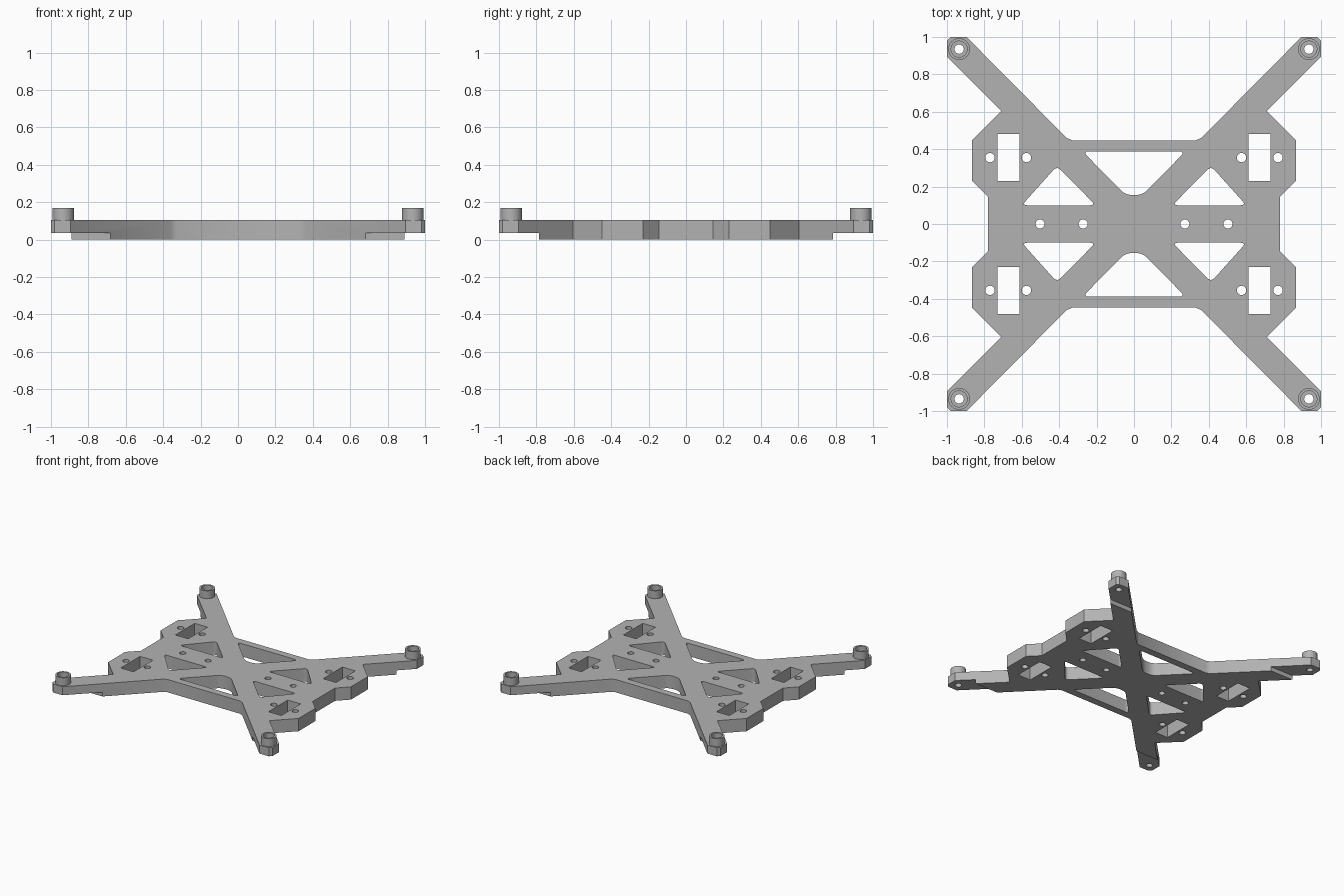
import bpy, bmesh, math

cube = bpy.data.objects.get("Cube")
if cube:
    bpy.data.objects.remove(cube, do_unlink=True)

THICK, STEP, BOSS_TOP = 0.105, 0.035, 0.17
MOUNT = 0.935
QUADS = [(sx, sy) for sx in (1, -1) for sy in (1, -1)]

grey = bpy.data.materials.new("plastic_grey")
grey.use_nodes = True
colour = (0.45, 0.45, 0.45, 1)
grey.diffuse_color = colour
grey.node_tree.nodes["Principled BSDF"].inputs["Base Color"].default_value = colour


def circle(x, y, r, n=32):
    return [(x + r * math.cos(2 * math.pi * i / n), y + r * math.sin(2 * math.pi * i / n))
            for i in range(n)]


def mirrored(points, sx, sy):
    return [(sx * x, sy * y) for x, y in points]


def rounded(points, r, steps=4):
    """Replace every corner with a short curve starting r away from it."""
    out = []
    for i, p in enumerate(points):
        ends = []
        for q in (points[i - 1], points[(i + 1) % len(points)]):
            d = math.dist(p, q)
            ends.append([p[k] + (q[k] - p[k]) * r / d for k in (0, 1)])
        a, b = ends
        for s in range(steps + 1):
            t = s / steps
            out.append(tuple((1 - t) ** 2 * a[k] + 2 * t * (1 - t) * p[k] + t * t * b[k]
                             for k in (0, 1)))
    return out


def extrude_loops(name, loops, z0, z1):
    """Solid from an outline and its holes."""
    curve = bpy.data.curves.new(name, "CURVE")
    curve.dimensions = "2D"
    curve.fill_mode = "BOTH"
    curve.extrude = (z1 - z0) / 2
    for loop in loops:
        spline = curve.splines.new("POLY")
        spline.points.add(len(loop) - 1)
        for point, (x, y) in zip(spline.points, loop):
            point.co = (x, y, 0, 1)
        spline.use_cyclic_u = True
    temp = bpy.data.objects.new(name + "_curve", curve)
    bpy.context.collection.objects.link(temp)
    graph = bpy.context.evaluated_depsgraph_get()
    mesh = bpy.data.meshes.new_from_object(temp.evaluated_get(graph))
    bpy.data.objects.remove(temp, do_unlink=True)
    bm = bmesh.new()
    bm.from_mesh(mesh)
    bmesh.ops.remove_doubles(bm, verts=bm.verts, dist=0.0001)
    bmesh.ops.translate(bm, verts=bm.verts, vec=(0, 0, (z0 + z1) / 2))
    bmesh.ops.recalc_face_normals(bm, faces=bm.faces)
    bm.to_mesh(mesh)
    bm.free()
    mesh.name = name
    mesh.materials.clear()
    mesh.materials.append(grey)
    obj = bpy.data.objects.new(name, mesh)
    bpy.context.collection.objects.link(obj)
    return obj


def smooth(obj):
    bpy.ops.object.select_all(action="DESELECT")
    obj.select_set(True)
    bpy.context.view_layer.objects.active = obj
    bpy.ops.object.shade_smooth_by_angle(angle=math.radians(30))


# Outline: one quarter, mirrored round the plate
quarter = [(0.78, 0.145), (0.865, 0.23), (0.865, 0.45), (0.71, 0.605), (1, 0.895),
           (1, 0.98), (0.98, 1), (0.895, 1), (0.36, 0.46), (0.33, 0.447)]
outline = (quarter + mirrored(quarter, -1, 1)[::-1]
           + mirrored(quarter, -1, -1) + mirrored(quarter, 1, -1)[::-1])
loops = [outline]

# Openings: slots, screw holes and triangular windows
slot = [(0.613, 0.23), (0.73, 0.23), (0.73, 0.48), (0.613, 0.48)]
triangle = rounded([(0.205, 0.1), (0.6, 0.1), (0.412, 0.31)], 0.03)
window = rounded([(0.045, 0.155), (0.275, 0.388), (-0.275, 0.388), (-0.045, 0.155)], 0.035)
for sx, sy in QUADS:
    loops += [mirrored(shape, sx, sy) for shape in (
        slot, triangle, circle(0.575, 0.355, 0.025), circle(0.77, 0.355, 0.025),
        circle(MOUNT, MOUNT, 0.025))]
for s in (1, -1):
    loops += [mirrored(window, 1, s), circle(0.272 * s, 0, 0.024), circle(0.502 * s, 0, 0.024)]

plate = extrude_loops("frame_plate", loops, 0, THICK)

# Raised underside at the arm ends
for s, side in ((1, "back"), (-1, "front")):
    bpy.ops.mesh.primitive_cube_add(size=1, location=(0, s * 1.035, STEP - 0.1))
    cutter = bpy.context.object
    cutter.name = side + "_step_cutter"
    cutter.scale = (2.4, 0.5, 0.2)
    cutter.hide_render = True
    cutter.hide_viewport = True
    cutter.display_type = "WIRE"
    cutter.data.materials.append(grey)
    cut = plate.modifiers.new(side + "_step", "BOOLEAN")
    cut.operation = "DIFFERENCE"
    cut.solver = "EXACT"
    cut.object = cutter

# Bake the cuts and drop the cutters
bpy.context.view_layer.update()
graph = bpy.context.evaluated_depsgraph_get()
plate_mesh = bpy.data.meshes.new_from_object(plate.evaluated_get(graph))
plate.modifiers.clear()
plate.data = plate_mesh
for side in ("back", "front"):
    bpy.data.objects.remove(bpy.data.objects[side + "_step_cutter"], do_unlink=True)
smooth(plate)

# Mounting bosses on the arm tips
for sx, sy in QUADS:
    name = ("back" if sy > 0 else "front") + ("_left" if sx > 0 else "_right") + "_boss"
    boss = extrude_loops(name, [circle(sx * MOUNT, sy * MOUNT, r) for r in (0.058, 0.043)],
                         THICK - 0.002, BOSS_TOP)
    smooth(boss)
